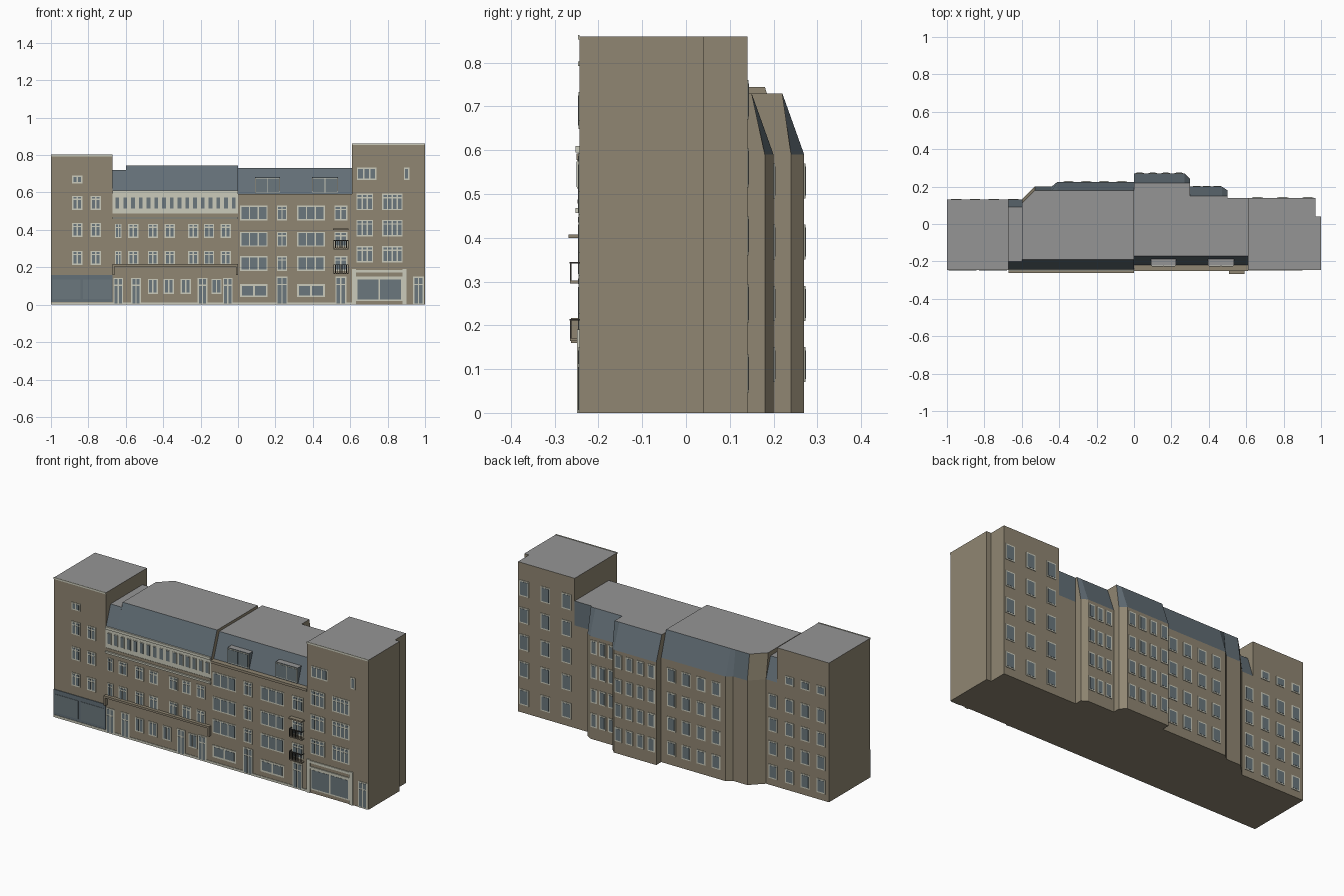
import bpy, bmesh

if "Cube" in bpy.data.objects:
    bpy.data.objects.remove(bpy.data.objects["Cube"], do_unlink=True)


def material(name, rgb):
    m = bpy.data.materials.new(name)
    m.use_nodes = True
    m.diffuse_color = (*rgb, 1)
    m.node_tree.nodes["Principled BSDF"].inputs["Base Color"].default_value = (*rgb, 1)
    return m


wall = material("tan wall", (.28, .24, .17))
flat = material("grey flat roof", (.30, .30, .30))
slate = material("blue slate", (.125, .16, .185))
glass = material("window glass", (.145, .185, .205))
cream = material("cream trim", (.60, .60, .50))
iron = material("dark iron", (.05, .045, .04))
FRONT = -.243


def finish(name, bm, mats):
    mesh = bpy.data.meshes.new(name)
    bmesh.ops.recalc_face_normals(bm, faces=bm.faces)
    bm.to_mesh(mesh)
    bm.free()
    for m in mats:
        mesh.materials.append(m)
    ob = bpy.data.objects.new(name, mesh)
    bpy.context.collection.objects.link(ob)
    return ob


def add_box(bm, x0, x1, y0, y1, z0, z1):
    vs = bmesh.ops.create_cube(bm, size=1)["verts"]
    for v in vs:
        v.co.x = x1 if v.co.x > 0 else x0
        v.co.y = y1 if v.co.y > 0 else y0
        v.co.z = z1 if v.co.z > 0 else z0


def boxes(name, mat, *dims):
    bm = bmesh.new()
    for d in dims:
        add_box(bm, *d)
    return finish(name, bm, [mat])


def loft(name, low, z0, high, z1, mats):
    """Solid between two outlines: sides, flat top, tan party walls."""
    bm = bmesh.new()
    a = [bm.verts.new((x, y, z0)) for x, y in low]
    b = [bm.verts.new((x, y, z1)) for x, y in high]
    bm.faces.new(a[::-1])
    bm.faces.new(b)
    for i in range(len(a)):
        j = (i + 1) % len(a)
        bm.faces.new((a[i], a[j], b[j], b[i]))
    bmesh.ops.recalc_face_normals(bm, faces=bm.faces)
    for f in bm.faces:
        if f.normal.z > .9:
            f.material_index = 1
        elif abs(f.normal.x) > .6:
            f.material_index = 2
    return finish(name, bm, mats)


class Windows:
    """Collects frame plates and panes on one facade."""

    def __init__(self, name, side):
        self.name, self.side = name, side
        self.frames, self.panes = bmesh.new(), bmesh.new()

    def plate(self, bm, x0, x1, z0, z1, y, depth):
        add_box(bm, x0, x1, *sorted((y - self.side * .002, y + self.side * depth)), z0, z1)

    def add(self, x, z, w, h, n=1, y=FRONT, transom=False, edge=.007):
        x0, z0, z1 = x - w / 2, z - h / 2, z + h / 2
        self.plate(self.frames, x0, x0 + w, z0, z1, y, .003)
        step = (w - edge) / n
        split = z0 + h * .7
        spans = [(z0 + edge, split), (split + edge, z1 - edge)] if transom else [(z0 + edge, z1 - edge)]
        for i in range(n):
            for lo, hi in spans:
                self.plate(self.panes, x0 + edge + i * step, x0 + (i + 1) * step, lo, hi, y, .0042)

    def grid(self, xs, zs, w, h, **kw):
        for x in xs:
            for z in zs:
                self.add(x, z, w, h, **kw)

    def done(self):
        finish(self.name + "_frames", self.frames, [cream])
        finish(self.name + "_glass", self.panes, [glass])


# Two towers at the ends
def block(name, pts, z):
    loft(name, pts, 0, pts, z, [wall, flat, wall])


block("low_tower", [(-1, FRONT), (-.67, FRONT), (-.67, .13), (-1, .13)], .80)
block("tall_tower", [(.61, FRONT), (1, FRONT), (1, .04), (.97, .04), (.97, .14), (.61, .14)], .86)

# Middle house walls with stepped backs
mid_a = [(-.6, FRONT), (0, FRONT), (0, .225), (-.41, .225), (-.44, .2), (-.53, .2), (-.6, .13)]
end_a = [(-.67, FRONT), (-.6, FRONT), (-.6, .13), (-.67, .13)]
mid_c = [(0, FRONT), (.61, FRONT), (.61, .14), (.5, .14), (.5, .18), (.47, .2),
         (.3, .2), (.3, .24), (.27, .27), (0, .27)]
block("long_house", mid_a, .6)
block("long_house_end", end_a, .6)
block("wide_house", mid_c, .59)

# Mansard roofs
roof = [slate, flat, wall]
loft("long_house_mansard", mid_a, .6,
     [(-.6, -.19), (0, -.19), (0, .18), (-.41, .18), (-.44, .18), (-.53, .18), (-.6, .11)], .745, roof)
loft("long_house_end_mansard", end_a, .6,
     [(-.67, -.20), (-.6, -.20), (-.6, .09), (-.67, .09)], .72, roof)
loft("wide_house_mansard", [(0, -.22), (.61, -.22)] + mid_c[2:], .59,
     [(0, -.17), (.61, -.17), (.61, .14), (.5, .14), (.5, .15), (.47, .15),
      (.3, .15), (.3, .22), (.27, .22), (0, .22)], .73, roof)

front = Windows("front_windows", -1)

# Dormers
for x0, x1 in ((.09, .225), (.395, .535)):
    pts = [(x0, -.222), (x1, -.222), (x1, -.18), (x0, -.18)]
    loft("dormer", pts, .592, pts, .682, [slate, flat, slate])
    front.add((x0 + x1) / 2, .638, x1 - x0 - .004, .08, n=2, y=-.222, edge=.003)

# Front windows: low tower
front.grid((-.86, -.76), (.25, .4, .545), .055, .075, n=2, transom=True)
front.add(-.86, .67, .055, .042, n=2)

# Front windows: long house
front.grid((-.56, -.455, -.365, -.24, -.155, -.065), (.25, .395), .055, .075, n=2, transom=True)
front.grid((-.64,), (.25, .395), .035, .075, n=2, transom=True, edge=.005)
front.grid((-.455, -.37, -.28, -.115), (.098,), .055, .08, n=2)
front.grid((-.64, -.545, -.19, -.055), (.072,), .052, .144, n=2, transom=True)

# Gallery storey with a row of narrow windows
boxes("gallery_band", cream, (-.67, 0, FRONT - .003, FRONT, .485, .595))
for i in range(16):
    front.add(-.645 + i * .0415, .545, .026, .065, y=FRONT - .003, edge=.003)
boxes("gallery_cornices", cream,
      (-.67, 0, -.252, FRONT, .595, .61), (-.67, 0, -.252, FRONT, .457, .468))
boxes("gallery_sill", wall, (-.67, 0, -.248, FRONT, .478, .488))

# Front windows: wide house
rows = (.22, .35, .49)
front.grid((.085, .39), rows, .148, .08, n=3)
front.grid((.085, .39), (.075,), .148, .07, n=2, edge=.01)
front.grid((.235,), rows, .055, .08, n=2, transom=True)
front.grid((.55,), rows, .07, .08, n=2, transom=True)
front.grid((.235, .55), (.075,), .06, .15, n=2, transom=True)
boxes("wide_house_cornice", wall, (0, .61, -.25, -.22, .578, .592))

# Front windows: tall tower
rows = (.27, .41, .55)
front.grid((.678,), rows, .09, .088, n=3, transom=True)
front.grid((.825,), rows, .11, .088, n=4, transom=True)
front.add(.688, .70, .105, .065, n=3)
front.add(.902, .70, .03, .065)
front.add(.965, .075, .058, .15, n=2, transom=True)

# Tall tower shopfront
boxes("shop_surround", cream, (.61, .632, -.249, FRONT, 0, .19), (.88, .902, -.249, FRONT, 0, .19),
      (.632, .88, -.248, FRONT, .172, .186), (.632, .88, -.248, FRONT, .14, .152))
front.add(.756, .082, .248, .122, n=2, edge=.008)

# Low tower shopfront
boxes("shop_panel", slate, (-1, -.67, -.247, FRONT, .015, .16))
for x in (-.917, -.753):
    boxes("shop_pane", glass, (x - .075, x + .075, -.249, -.246, .03, .135))
front.done()

# Plinth and coping lines
boxes("plinth", cream, (-1, .61, -.246, FRONT, 0, .013))
boxes("copings", cream, (-1, -.67, -.247, FRONT, .793, .803), (.61, 1, -.247, FRONT, .853, .863))

# Long ledge with end brackets
boxes("long_ledge", wall, (-.67, 0, -.263, FRONT, .205, .217),
      (-.67, -.66, -.263, FRONT, .16, .205), (-.01, 0, -.263, FRONT, .16, .205))

# Balconies
boxes("balcony_canopy", wall, (.508, .592, -.268, FRONT, .4, .408))
for z0, z1 in ((.17, .215), (.302, .345)):
    boxes("balcony_slab", wall, (.51, .59, -.265, FRONT, z0 - .006, z0))
    bars = [(.51 + i * .0098, .513 + i * .0098, -.265, -.262, z0, z1) for i in range(9)]
    boxes("balcony_railing", iron, *bars, (.51, .591, -.266, -.261, z1 - .004, z1),
          (.51, .513, -.265, FRONT, z1 - .004, z1), (.588, .591, -.265, FRONT, z1 - .004, z1))

# Back windows
back = Windows("back_windows", 1)
back.grid((-.645, -.75, -.85, -.95), (.08, .215, .35, .485), .055, .08, y=.13)
back.grid((-.75, -.85, -.95), (.63,), .055, .05, y=.13)
back.grid((-.35, -.255, -.16, -.065), (.095, .235, .375, .515), .055, .08, y=.225)
back.grid((.03, .1, .17, .24), (.11, .25, .39, .53), .045, .08, y=.27)
back.grid((.335, .39, .445), (.11, .25, .39, .53), .04, .08, y=.2)
back.grid((.66, .795, .93), (.09, .25, .405, .56, .715), .06, .09, y=.14)
back.done()
